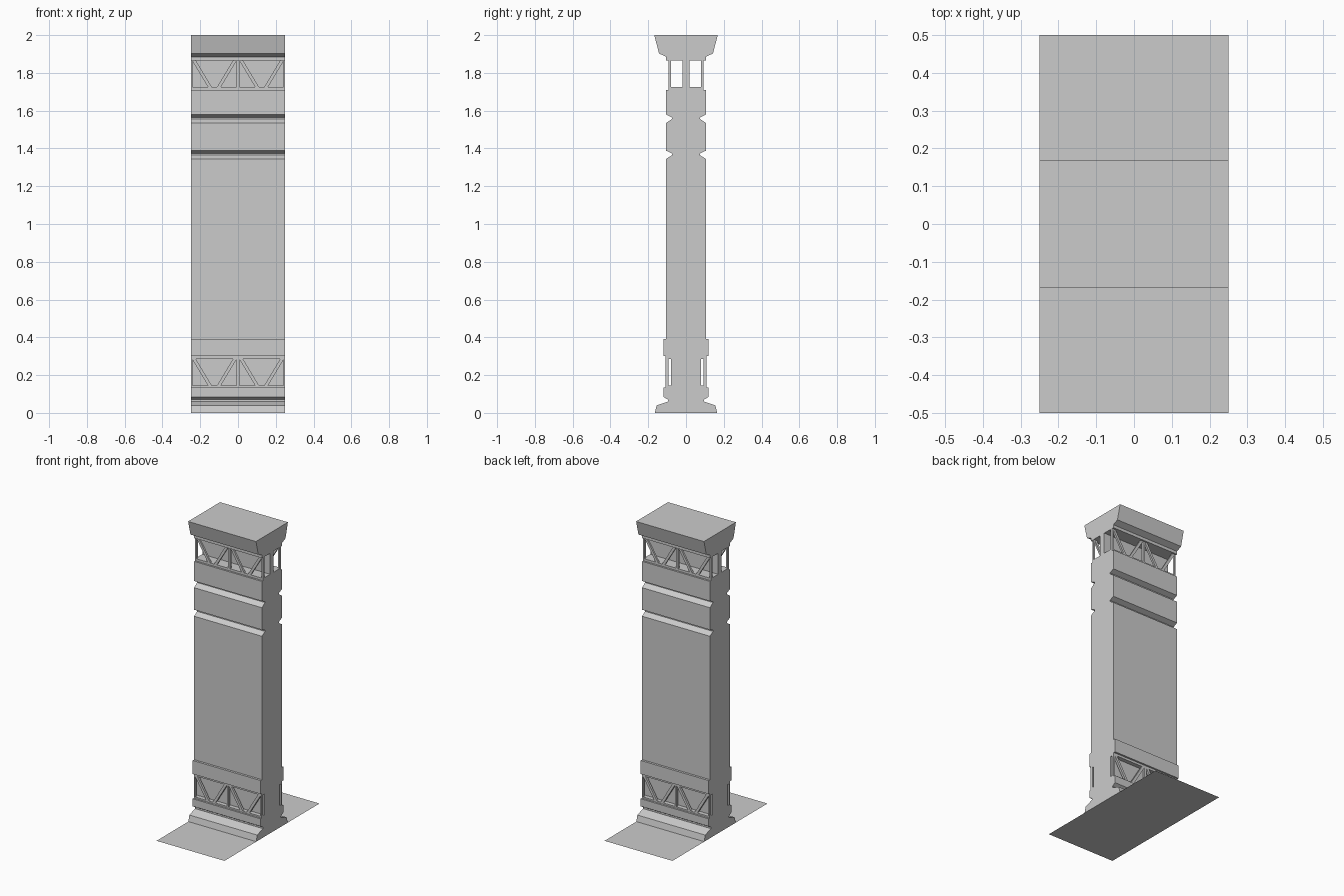
import bpy, bmesh
from mathutils import Vector

if "Cube" in bpy.data.objects:
    bpy.data.objects.remove(bpy.data.objects["Cube"])

HALF_W = 0.25


def make_object(name, bm):
    bmesh.ops.recalc_face_normals(bm, faces=bm.faces)
    mesh = bpy.data.meshes.new(name)
    bm.to_mesh(mesh)
    bm.free()
    obj = bpy.data.objects.new(name, mesh)
    bpy.context.collection.objects.link(obj)
    return obj


def extrude_polygon(bm, points, vec):
    face = bm.faces.new([bm.verts.new(p) for p in points])
    new = bmesh.ops.extrude_face_region(bm, geom=[face])["geom"]
    bmesh.ops.translate(bm, vec=vec, verts=[v for v in new if isinstance(v, bmesh.types.BMVert)])


# Wall: half cross-section (depth, height), mirrored and extruded sideways
half = [(0.165, 0), (0.155, 0.04), (0.095, 0.06), (0.095, 0.07), (0.12, 0.085),
        (0.12, 0.135), (0.108, 0.135), (0.108, 0.145), (0.08, 0.145),
        (0.08, 0.285), (0.108, 0.285), (0.108, 0.3), (0.12, 0.3), (0.12, 0.39),
        (0.105, 0.39), (0.105, 1.345), (0.073, 1.365), (0.073, 1.373), (0.105, 1.388),
        (0.105, 1.535), (0.073, 1.557), (0.073, 1.564), (0.105, 1.579),
        (0.105, 1.71), (0.093, 1.71), (0.093, 1.725), (0.019, 1.725),
        (0.019, 1.865), (0.105, 1.865), (0.105, 1.885), (0.143, 1.903), (0.168, 2.0)]
outline = half + [(-y, z) for y, z in reversed(half)]
bm = bmesh.new()
extrude_polygon(bm, [(-HALF_W, y, z) for y, z in outline], Vector((2 * HALF_W, 0, 0)))
make_object("wall_panel", bm)


# Truss screens in front of the upper and lower recesses
def truss(name, y_out, y_in, z0, z1):
    bm = bmesh.new()

    def strip(points):
        extrude_polygon(bm, [(x, -y_out, z) for x, z in points], Vector((0, y_out - y_in, 0)))

    for x0, x1 in ((-HALF_W, -0.24), (-0.007, 0.007), (0.24, HALF_W)):
        strip([(x0, z0), (x1, z0), (x1, z1), (x0, z1)])
    w = 0.02
    for cx in (-0.125, 0.125):
        for s in (-1, 1):
            top, foot = cx + s * 0.118, cx + s * 0.022
            strip([(top, z1), (top - s * w, z1), (foot - s * w * 0.4, z0), (foot + s * w * 0.6, z0)])
    obj = make_object(name, bm)
    mirror = obj.modifiers.new("both_sides", "MIRROR")
    mirror.use_axis = (False, True, False)


truss("upper_truss", 0.093, 0.08, 1.725, 1.865)
truss("lower_truss", 0.108, 0.093, 0.145, 0.285)

# Thin floor sheet
bm = bmesh.new()
bm.faces.new([bm.verts.new((x * HALF_W, y * 0.5, 0)) for x, y in ((-1, -1), (1, -1), (1, 1), (-1, 1))])
floor = make_object("floor_sheet", bm)
